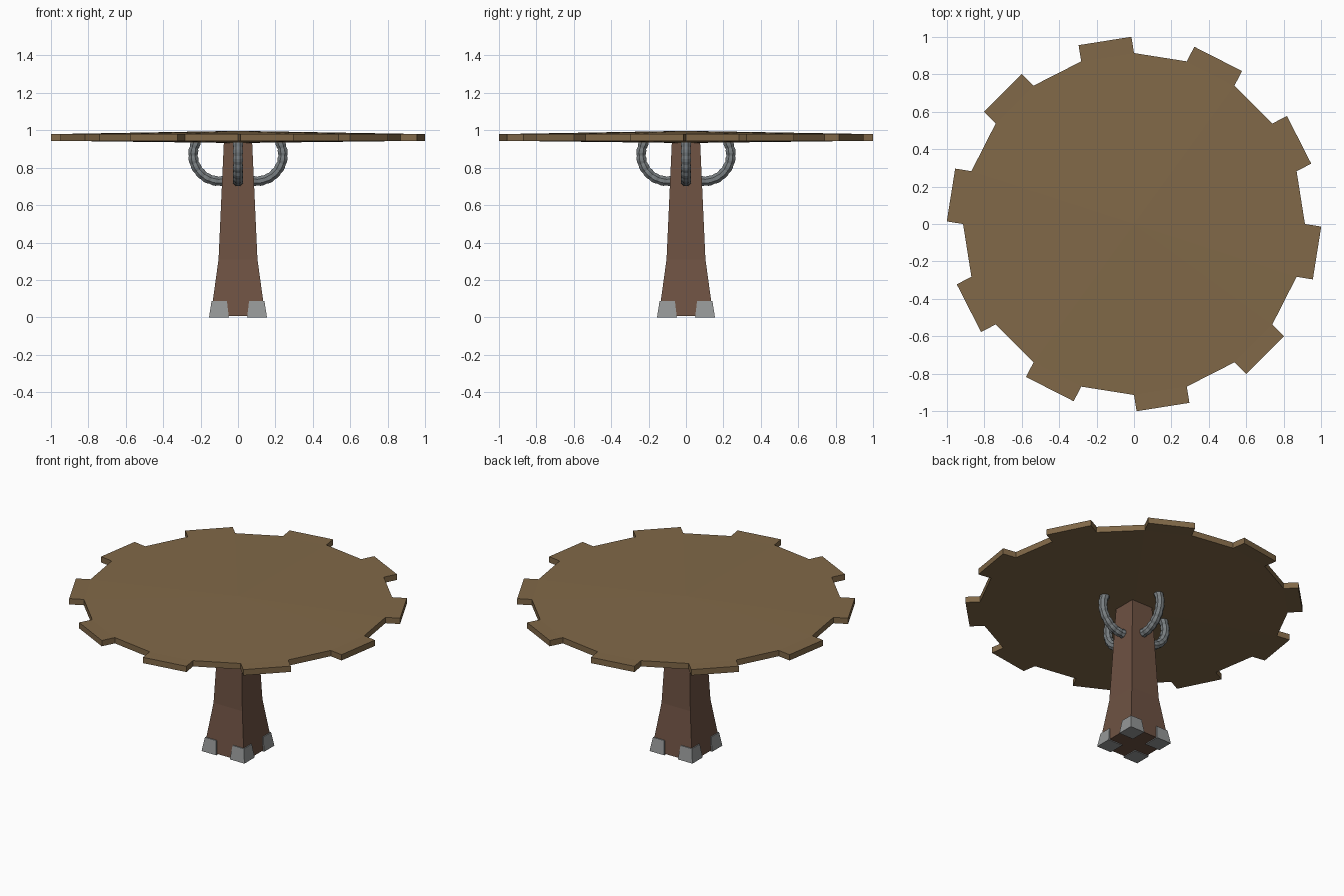
import bpy, bmesh
from math import sin, cos, pi, radians
from mathutils import Vector, Matrix

if "Cube" in bpy.data.objects:
    bpy.data.objects.remove(bpy.data.objects["Cube"])


def material(name, rgb):
    m = bpy.data.materials.new(name)
    m.diffuse_color = (*rgb, 1)
    m.use_nodes = True
    m.node_tree.nodes["Principled BSDF"].inputs["Base Color"].default_value = m.diffuse_color
    return m


WOOD = material("light_wood", (0.22, 0.14, 0.065))
DARK = material("dark_wood", (0.155, 0.084, 0.055))
STONE = material("stone", (0.30, 0.31, 0.31))
IRON = material("iron", (0.19, 0.21, 0.22))


def finish(bm, name, mat):
    bmesh.ops.recalc_face_normals(bm, faces=bm.faces)
    me = bpy.data.meshes.new(name)
    bm.to_mesh(me)
    bm.free()
    me.materials.append(mat)
    ob = bpy.data.objects.new(name, me)
    bpy.context.collection.objects.link(ob)
    return ob


def loft(name, rings, mat):
    """Skin a list of rings and cap both ends."""
    bm = bmesh.new()
    loops = [[bm.verts.new(p) for p in r] for r in rings]
    n = len(loops[0])
    for a, b in zip(loops, loops[1:]):
        for i in range(n):
            j = (i + 1) % n
            bm.faces.new((a[i], a[j], b[j], b[i]))
    bm.faces.new(loops[0][::-1])
    bm.faces.new(loops[-1])
    return finish(bm, name, mat)


def square(h, z, cx=0, cy=0):
    return [(cx + sx * h, cy + sy * h, z)
            for sx, sy in ((-1, -1), (1, -1), (1, 1), (-1, 1))]


# Table top: shallow 20-sided double cone, every other rim side pulled out as a tooth
R, Z0, Z1 = 0.914, 0.943, 0.981
bm = bmesh.new()
rim = [(R * cos(i * pi / 10), R * sin(i * pi / 10)) for i in range(20)]
low = [bm.verts.new((x, y, Z0)) for x, y in rim]
high = [bm.verts.new((x, y, Z1)) for x, y in rim]
under, over = bm.verts.new((0, 0, 0.932)), bm.verts.new((0, 0, 0.997))
teeth = []
for i in range(20):
    j = (i + 1) % 20
    bm.faces.new((high[i], high[j], over))
    bm.faces.new((low[j], low[i], under))
    side = bm.faces.new((low[i], low[j], high[j], high[i]))
    if i % 2:
        teeth.append(side)
bm.normal_update()
for f in bmesh.ops.extrude_discrete_faces(bm, faces=teeth)["faces"]:
    bm.normal_update()
    bmesh.ops.translate(bm, verts=f.verts, vec=f.normal * 0.088)
# extrude_discrete_faces adds the tooth walls
finish(bm, "table_top", WOOD)

# Flared square pedestal
loft("pedestal", [square(h, z) for h, z in
                  ((0.146, 0.006), (0.104, 0.31), (0.075, 0.95))], DARK)

# Tapered corner feet
for sx in (-1, 1):
    for sy in (-1, 1):
        loft("foot", [square(0.053, 0, sx * 0.102, sy * 0.102),
                      square(0.041, 0.088, sx * 0.1, sy * 0.1)], STONE)

# Curved ribbed braces, one on each side of the pedestal
SEGMENTS = 8
for k in range(4):
    turn = Matrix.Rotation(k * pi / 2, 3, 'Z')
    rings = []
    for s in range(SEGMENTS * 3 + 1):
        a = radians(-105 + 137 * s / (SEGMENTS * 3))
        r = 0.025 if s % 3 == 0 else 0.0285
        ring = []
        for t in range(8):
            b = 2 * pi * (t + 0.5) / 8
            d = 0.142 + r * cos(b)
            ring.append(turn @ Vector((0.098 + d * cos(a), r * sin(b), 0.87 + d * sin(a))))
        rings.append(ring)
    loft("brace", rings, IRON)
